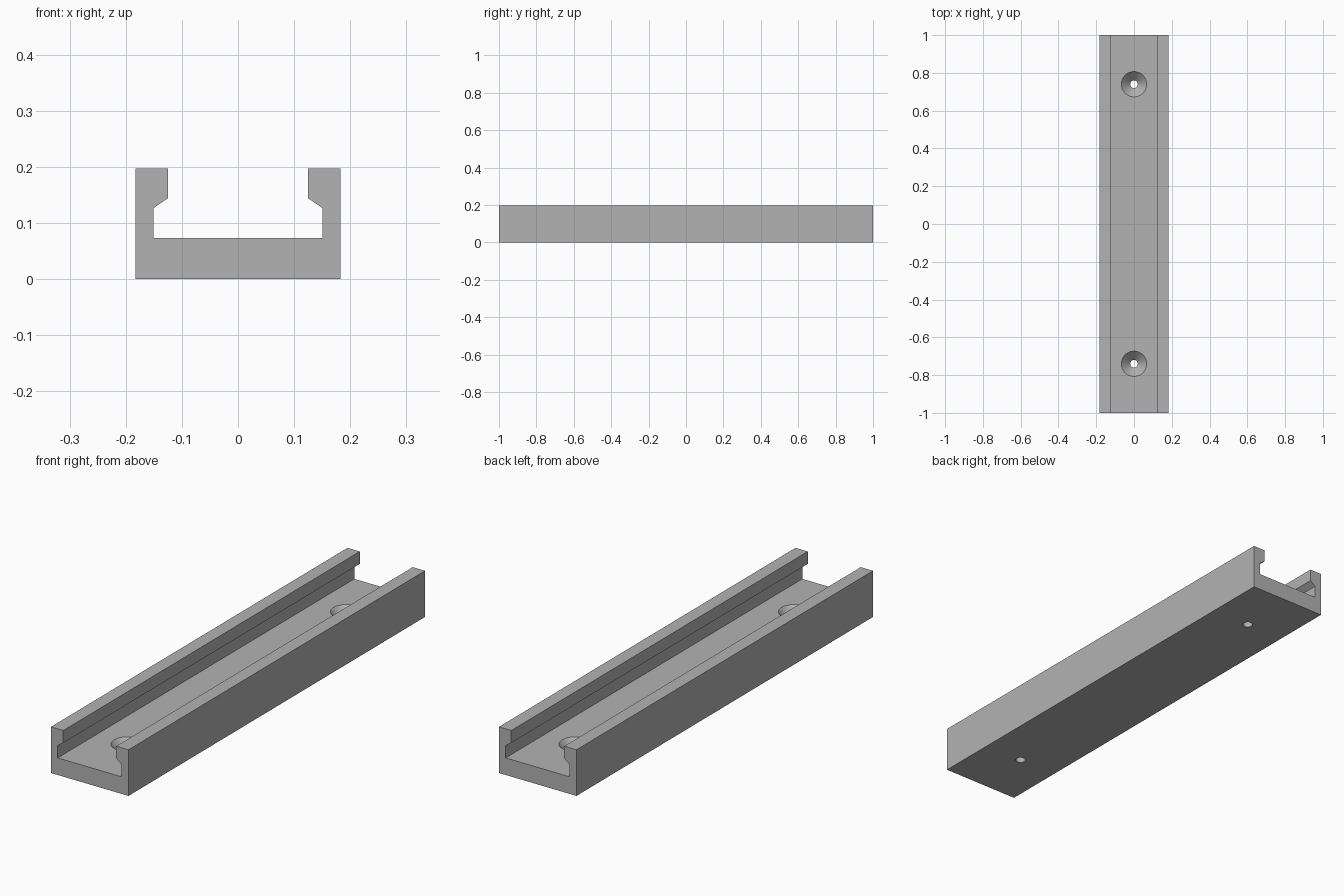
import bpy, bmesh, math

cube = bpy.data.objects.get("Cube")
if cube:
    bpy.data.objects.remove(cube, do_unlink=True)

LENGTH = 2.0
FLOOR = 0.073

# Single grey material
grey = bpy.data.materials.new("plain_grey")
grey.use_nodes = True
colour = (0.45, 0.45, 0.45, 1)
grey.diffuse_color = colour
grey.node_tree.nodes["Principled BSDF"].inputs["Base Color"].default_value = colour


def make_object(name, bm):
    bmesh.ops.recalc_face_normals(bm, faces=bm.faces)
    mesh = bpy.data.meshes.new(name)
    bm.to_mesh(mesh)
    bm.free()
    obj = bpy.data.objects.new(name, mesh)
    mesh.materials.append(grey)
    bpy.context.collection.objects.link(obj)
    return obj


# Channel rail: mirrored half profile, extruded along y
half = [(0.183, 0), (0.183, 0.197), (0.125, 0.197),
        (0.125, 0.144), (0.151, 0.126), (0.151, FLOOR)]
profile = half + [(-x, z) for x, z in reversed(half)]
bm = bmesh.new()
face = bm.faces.new([bm.verts.new((x, -LENGTH / 2, z)) for x, z in profile])
ext = bmesh.ops.extrude_face_region(bm, geom=[face])
moved = [v for v in ext["geom"] if isinstance(v, bmesh.types.BMVert)]
bmesh.ops.translate(bm, verts=moved, vec=(0, LENGTH, 0))
rail = make_object("channel_rail", bm)


# Countersunk screw hole cutter: stacked rings, capped at both ends
def screw_cutter(name, y, sides=48):
    bm = bmesh.new()
    rings = []
    for r, z in [(0.02, -0.02), (0.02, 0.026), (0.067, FLOOR), (0.067, FLOOR + 0.02)]:
        rings.append([bm.verts.new((r * math.cos(a), y + r * math.sin(a), z))
                      for a in (math.tau * i / sides for i in range(sides))])
    for low, high in zip(rings, rings[1:]):
        for i in range(sides):
            j = (i + 1) % sides
            bm.faces.new((low[i], low[j], high[j], high[i]))
    bm.faces.new(rings[0])
    bm.faces.new(rings[-1])
    return make_object(name, bm)


# Drill one hole near each end
bpy.context.view_layer.objects.active = rail
rail.select_set(True)
for label, y in (("front", -0.74), ("back", 0.74)):
    cutter = screw_cutter(label + "_screw_cutter", y)
    mod = rail.modifiers.new(label + "_screw_hole", "BOOLEAN")
    mod.operation = "DIFFERENCE"
    mod.solver = "EXACT"
    mod.object = cutter
    bpy.ops.object.modifier_apply(modifier=mod.name)
    bpy.data.objects.remove(cutter, do_unlink=True)

bpy.ops.object.shade_smooth_by_angle(angle=math.radians(30))
